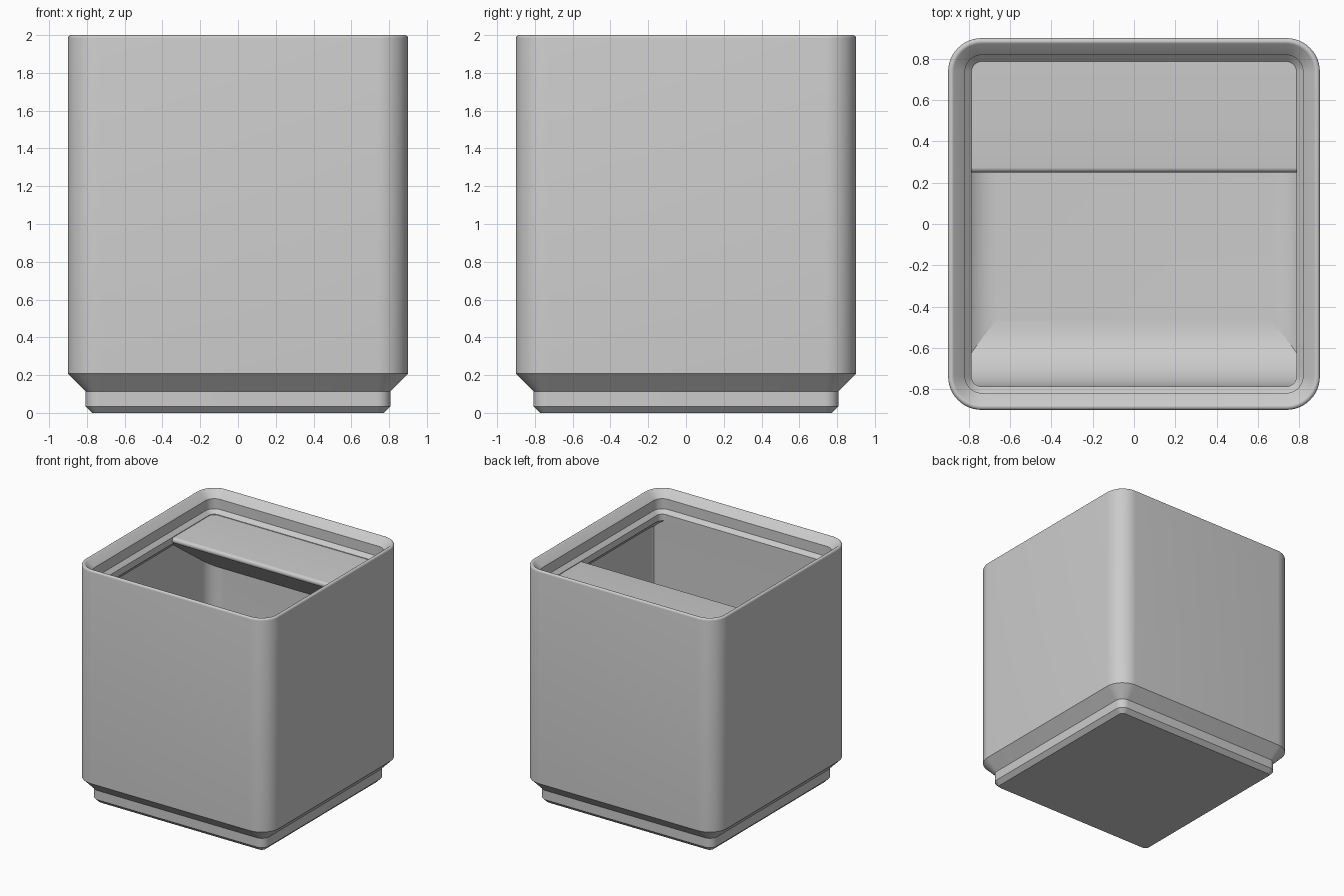
import bpy, bmesh, math

if "Cube" in bpy.data.objects:
    bpy.data.objects.remove(bpy.data.objects["Cube"])

grey = bpy.data.materials.new("light_grey")
grey.diffuse_color = (0.6, 0.6, 0.6, 1)
grey.use_nodes = True
grey.node_tree.nodes["Principled BSDF"].inputs["Base Color"].default_value = grey.diffuse_color

CORNER_SEGS = 12
FLOOR = 0.31      # cavity floor height
WALL = 0.859      # half width of the cavity


def finish(name, bm):
    bmesh.ops.recalc_face_normals(bm, faces=bm.faces)
    mesh = bpy.data.meshes.new(name)
    bm.to_mesh(mesh)
    bm.free()
    mesh.materials.append(grey)
    obj = bpy.data.objects.new(name, mesh)
    bpy.context.collection.objects.link(obj)
    bpy.ops.object.select_all(action='DESELECT')
    obj.select_set(True)
    bpy.context.view_layer.objects.active = obj
    bpy.ops.object.shade_smooth_by_angle(angle=math.radians(25))
    return obj


def arc(cx, cy, r, a0, a1, n):
    """Points on an arc, angles in degrees."""
    angles = [math.radians(a0 + (a1 - a0) * i / n) for i in range(n + 1)]
    return [(cx + r * math.cos(a), cy + r * math.sin(a)) for a in angles]


def rounded_square(bm, half, z):
    """Ring of vertices; the corner radius follows the offset from the outside."""
    r = max(0.163 + half - 0.9, 0.006)
    c = half - r
    ring = []
    for k, (sx, sy) in enumerate([(1, 1), (-1, 1), (-1, -1), (1, -1)]):
        for x, y in arc(sx * c, sy * c, r, 90 * k, 90 * k + 90, CORNER_SEGS):
            ring.append(bm.verts.new((x, y, z)))
    return ring


def stack(name, profile):
    """Closed solid through rounded squares given as (half width, height)."""
    bm = bmesh.new()
    rings = [rounded_square(bm, h, z) for h, z in profile]
    n = len(rings[0])
    for a, b in zip(rings, rings[1:]):
        for i in range(n):
            j = (i + 1) % n
            bm.faces.new((a[i], a[j], b[j], b[i]))
    bm.faces.new(rings[0])
    bm.faces.new(rings[-1])
    return finish(name, bm)


def prism(name, profile, half_x):
    """Extrude a (y, z) profile across x."""
    bm = bmesh.new()
    face = bm.faces.new([bm.verts.new((-half_x, y, z)) for y, z in profile])
    out = bmesh.ops.extrude_face_region(bm, geom=[face])
    moved = [v for v in out["geom"] if isinstance(v, bmesh.types.BMVert)]
    bmesh.ops.translate(bm, verts=moved, vec=(2 * half_x, 0, 0))
    return finish(name, bm)


# Bin shell: stepped foot, outer wall, rounded rim, stacking lip, cavity, floor
foot = [(0.772, 0), (0.807, 0.035), (0.807, 0.113), (0.9, 0.208)]
rim = arc(0.884, 1.984, 0.016, 0, 135, 6)
lip = [(0.818, 1.941), (0.818, 1.856), (0.787, 1.825), (0.787, 1.77), (WALL, 1.698)]
fillet = arc(WALL - 0.19, FLOOR + 0.19, 0.19, 0, -90, 10)
stack("bin_shell", foot + rim + lip + fillet)

# Curved scoop along the inside of the front wall
scoop_r = 0.32
curve = arc(-0.787 + scoop_r, FLOOR + scoop_r, scoop_r, 180, 270, 14)
prism("front_scoop",
      [(-0.83, 1.77), (-0.787, 1.77)] + curve
      + [(-0.787 + scoop_r, FLOOR - 0.02), (-0.83, FLOOR - 0.02)], 0.85)

# Label shelf at the back, with a rounded front edge and a sloping underside
top, tip, back, r = 1.82, 0.25, 0.845, 0.024
slope = math.radians(36)
nose = arc(tip + r, top - r, r, 90, 234, 10)
drop = (back - nose[-1][0]) * math.tan(slope)
prism("label_shelf", [(back, top)] + nose + [(back, nose[-1][1] - drop)], 0.857)
